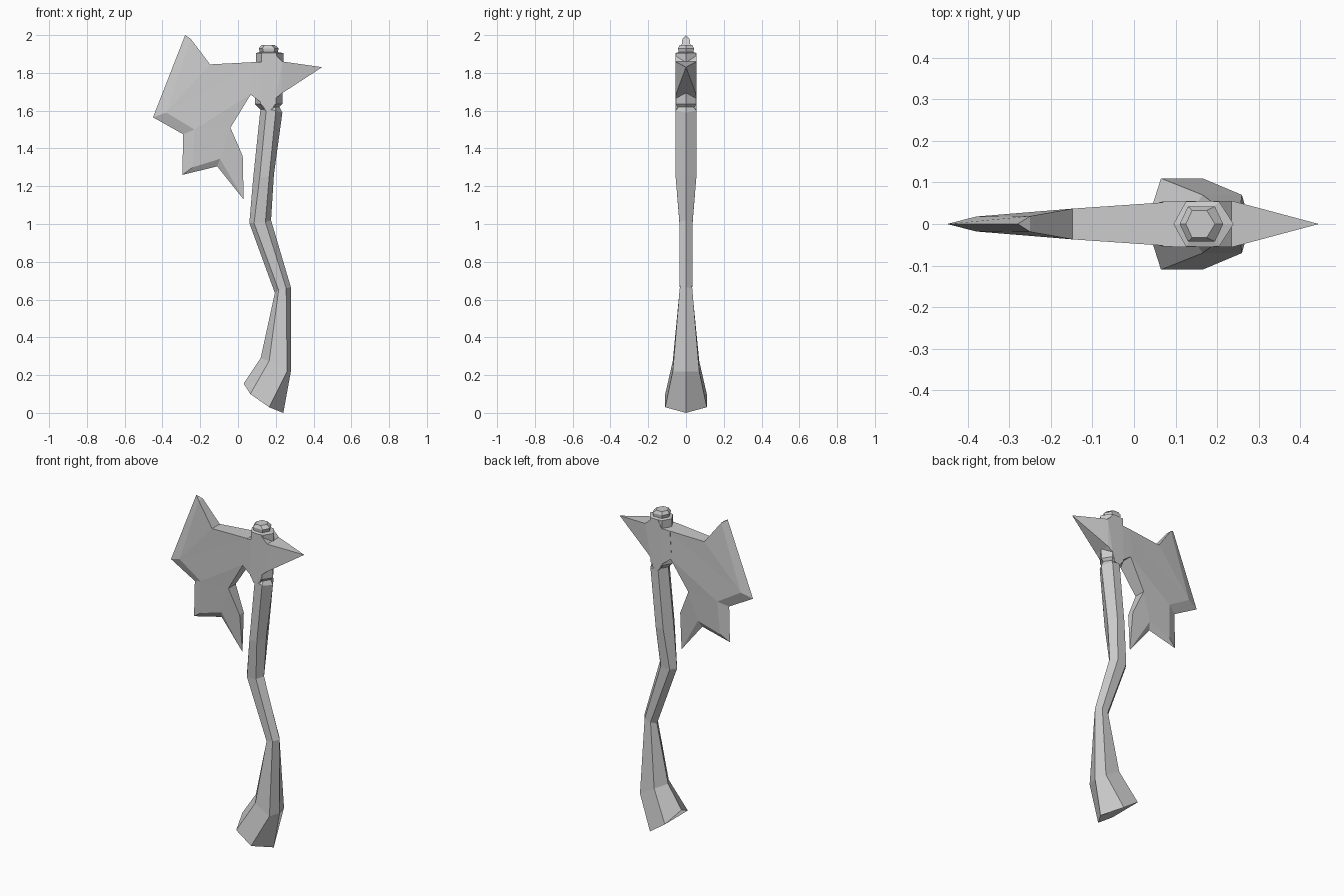
import bpy, bmesh

if "Cube" in bpy.data.objects:
    bpy.data.objects.remove(bpy.data.objects["Cube"])


def finish(bm, name):
    bmesh.ops.recalc_face_normals(bm, faces=bm.faces)
    mesh = bpy.data.meshes.new(name)
    bm.to_mesh(mesh)
    bm.free()
    ob = bpy.data.objects.new(name, mesh)
    bpy.context.collection.objects.link(ob)
    return ob


def loft(name, rings):
    """Six-sided tube: each ring gives left, front-left, front-right, right (x, z) and half depth."""
    bm = bmesh.new()
    loops = []
    for l, fl, fr, r, d in rings:
        pts = [(l, 0), (fl, -d), (fr, -d), (r, 0), (fr, d), (fl, d)]
        loops.append([bm.verts.new((p[0], y, p[1])) for p, y in pts])
    for a, b in zip(loops, loops[1:]):
        for i in range(6):
            j = (i + 1) % 6
            bm.faces.new((a[i], a[j], b[j], b[i]))
    bm.faces.new(loops[0])
    bm.faces.new(loops[-1])
    return finish(bm, name)


def level(z, l, fl, fr, r, d):
    return (l, z), (fl, z), (fr, z), (r, z), d


def slab(name, points, faces):
    """Front faces mirrored across y = 0, closed by a rim; points with zero depth form sharp edges."""
    bm = bmesh.new()
    front = {k: bm.verts.new((x, -d, z)) for k, (x, z, d) in points.items()}
    back = {k: bm.verts.new((x, d, z)) if d else front[k] for k, (x, z, d) in points.items()}
    mate = {front[k]: back[k] for k in points}
    for f in faces:
        bm.faces.new([front[k] for k in f.split()])
    rim = [tuple(e.verts) for e in bm.edges if e.is_boundary]
    for f in faces:
        bm.faces.new([back[k] for k in reversed(f.split())])
    for a, b in rim:
        quad = list(dict.fromkeys((a, b, mate[b], mate[a])))
        if len(quad) > 2:
            bm.faces.new(quad)
    return finish(bm, name)


# Curved handle with flared, slanted butt
loft("handle", [
    ((.03, .155), (.065, .10), (.165, .03), (.24, .0), .11),
    ((.12, .29), (.165, .275), (.26, .22), (.28, .22), .07),
    ((.195, .635), (.215, .65), (.255, .66), (.28, .665), .033),
    ((.06, 1.005), (.085, 1.005), (.145, 1.01), (.175, 1.02), .035),
    ((.08, 1.24), (.115, 1.25), (.165, 1.25), (.19, 1.26), .055),
    ((.12, 1.62), (.15, 1.61), (.20, 1.60), (.235, 1.59), .055),
    ((.13, 1.63), (.15, 1.63), (.195, 1.625), (.22, 1.62), .035),
])

# Collar under the head
loft("lower_collar", [
    level(1.605, .12, .14, .185, .205, .035),
    level(1.635, .09, .12, .20, .235, .054),
    level(1.70, .09, .12, .20, .235, .054),
])

# Stepped cap on top of the head
loft("top_cap", [
    level(1.66, .10, .125, .20, .235, .05),
    level(1.86, .095, .125, .205, .24, .054),
    level(1.905, .095, .125, .205, .24, .054),
    level(1.91, .115, .135, .19, .21, .04),
    level(1.93, .11, .13, .195, .215, .042),
    level(1.948, .125, .14, .175, .195, .033),
])

# Star-shaped socket plate with the rear spike
slab("head_socket_and_spike", {
    "a": (.07, 1.855, .054), "b": (.125, 1.858, .056), "c": (.15, 1.905, .056),
    "d": (.19, 1.905, .056), "e": (.235, 1.86, .056), "tip": (.445, 1.83, 0),
    "f": (.23, 1.69, .052), "g": (.20, 1.665, .056), "h": (.185, 1.61, .056),
    "i": (.145, 1.60, .056), "j": (.12, 1.645, .056), "k": (.06, 1.69, .052),
}, ["b c d e", "a b j k", "b e g j", "g h i j", "e f g", "e tip f"])

# Blade with bevelled cutting edge and hooked beard
slab("blade", {
    "s0": (-.28, 2.0, 0), "s1": (-.45, 1.565, 0), "s2": (-.29, 1.475, 0),
    "s3": (-.295, 1.26, 0), "s4": (-.11, 1.305, 0), "s5": (.03, 1.13, 0),
    "i0": (-.25, 1.98, .019), "i1": (-.38, 1.59, .018), "i2": (-.23, 1.50, .03),
    "i3": (-.24, 1.30, .016), "i4": (-.095, 1.345, .022), "i5": (.025, 1.36, .02),
    "n": (-.04, 1.51, .035), "u": (.07, 1.69, .052), "t": (.10, 1.858, .054),
    "v": (-.148, 1.845, .037),
}, ["s0 s1 i1 i0", "s1 s2 i2 i1", "s2 s3 i3 i2", "s3 s4 i4 i3", "s4 s5 i4",
    "s5 i5 i4", "i0 i1 v", "v i1 t", "t i1 i2", "t i2 u", "u i2 n",
    "n i2 i4", "i2 i3 i4", "n i4 i5"])
